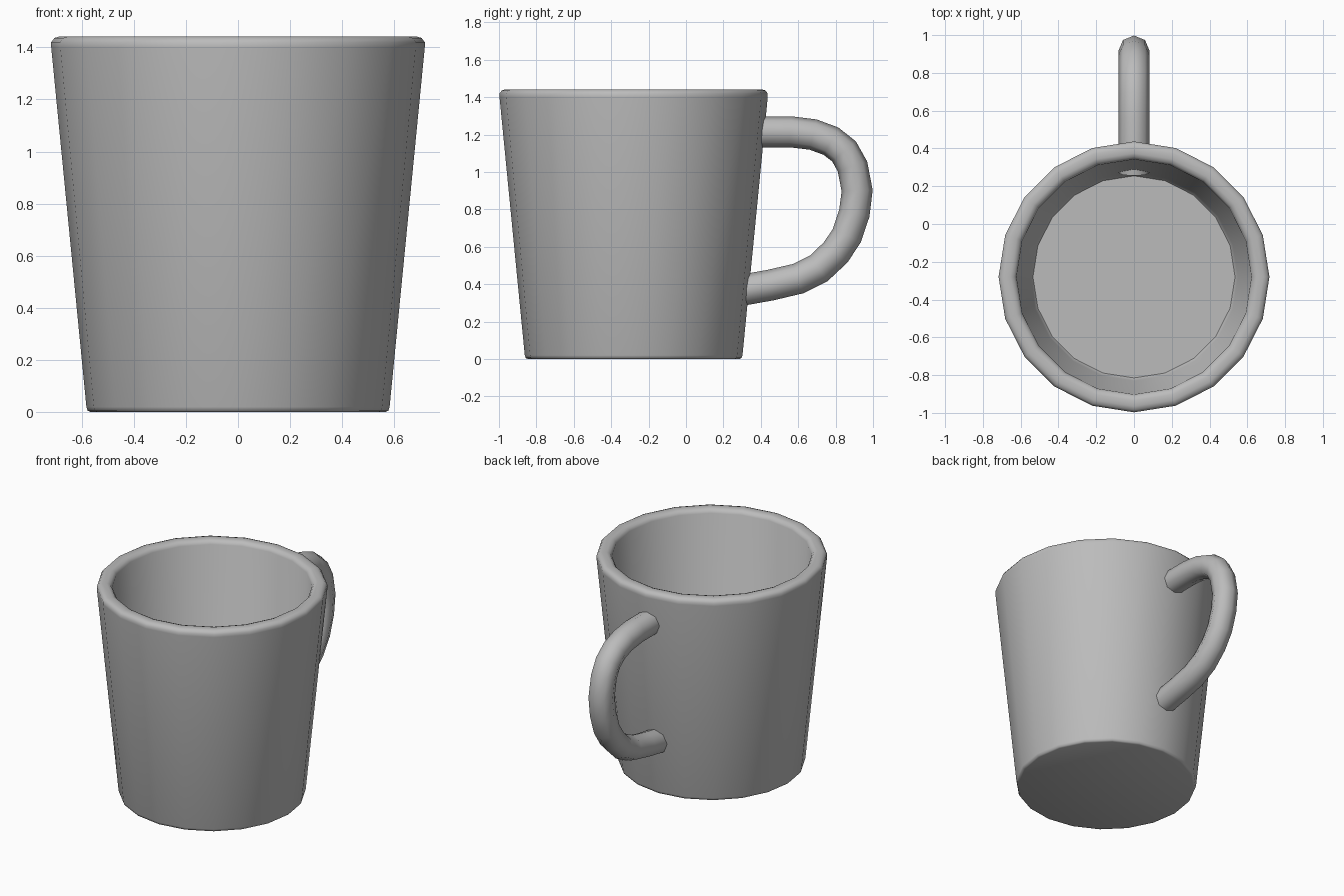
import bpy
import bmesh
from math import cos, sin, pi, radians
from mathutils import Vector

cube = bpy.data.objects.get("Cube")
if cube:
    bpy.data.objects.remove(cube, do_unlink=True)

# One plain grey for the whole mug
grey = bpy.data.materials.new("grey ceramic")
grey.use_nodes = True
colour = (0.5, 0.5, 0.5, 1)
grey.diffuse_color = colour
grey.node_tree.nodes["Principled BSDF"].inputs["Base Color"].default_value = colour


def loft(name, rings, angle):
    """Skin a list of equal rings, cap both ends and smooth the result."""
    bm = bmesh.new()
    loops = [[bm.verts.new(p) for p in ring] for ring in rings]
    n = len(loops[0])
    for a, b in zip(loops, loops[1:]):
        for i in range(n):
            j = (i + 1) % n
            bm.faces.new((a[i], a[j], b[j], b[i]))
    bm.faces.new(loops[0][::-1])
    bm.faces.new(loops[-1])
    bmesh.ops.recalc_face_normals(bm, faces=bm.faces)
    mesh = bpy.data.meshes.new(name)
    bm.to_mesh(mesh)
    bm.free()
    mesh.materials.append(grey)
    obj = bpy.data.objects.new(name, mesh)
    bpy.context.collection.objects.link(obj)
    bpy.ops.object.select_all(action="DESELECT")
    obj.select_set(True)
    bpy.context.view_layer.objects.active = obj
    bpy.ops.object.shade_smooth_by_angle(angle=radians(angle))
    return obj


# Cup: outer wall, rounded rim, inner wall and floor as (radius, height)
SIDES = 20
CUP_Y = -0.28
profile = [(0.565, 0), (0.577, 0.005), (0.582, 0.02),
           (0.717, 1.40), (0.717, 1.42), (0.705, 1.436), (0.685, 1.442),
           (0.655, 1.442), (0.635, 1.435), (0.622, 1.415),
           (0.55, 0.08), (0.535, 0.06)]
cup_rings = [[(r * cos(2 * pi * i / SIDES), CUP_Y + r * sin(2 * pi * i / SIDES), z)
              for i in range(SIDES)] for r, z in profile]
loft("cup", cup_rings, 50)

# Handle: round tube swept along a (y, z) path
path = [Vector((0, y, z)) for y, z in [
    (0.37, 1.215), (0.56, 1.215), (0.68, 1.2), (0.775, 1.165), (0.845, 1.11),
    (0.89, 1.03), (0.915, 0.9), (0.90, 0.78), (0.86, 0.66), (0.80, 0.57),
    (0.71, 0.485), (0.60, 0.43), (0.45, 0.395), (0.27, 0.363)]]
TUBE = 0.083
across = Vector((1, 0, 0))
handle_rings = []
for k, point in enumerate(path):
    along = path[min(k + 1, len(path) - 1)] - path[max(k - 1, 0)]
    out = along.normalized().cross(across)
    handle_rings.append([point + TUBE * (cos(pi * i / 4) * across + sin(pi * i / 4) * out)
                         for i in range(8)])
loft("handle", handle_rings, 60)
